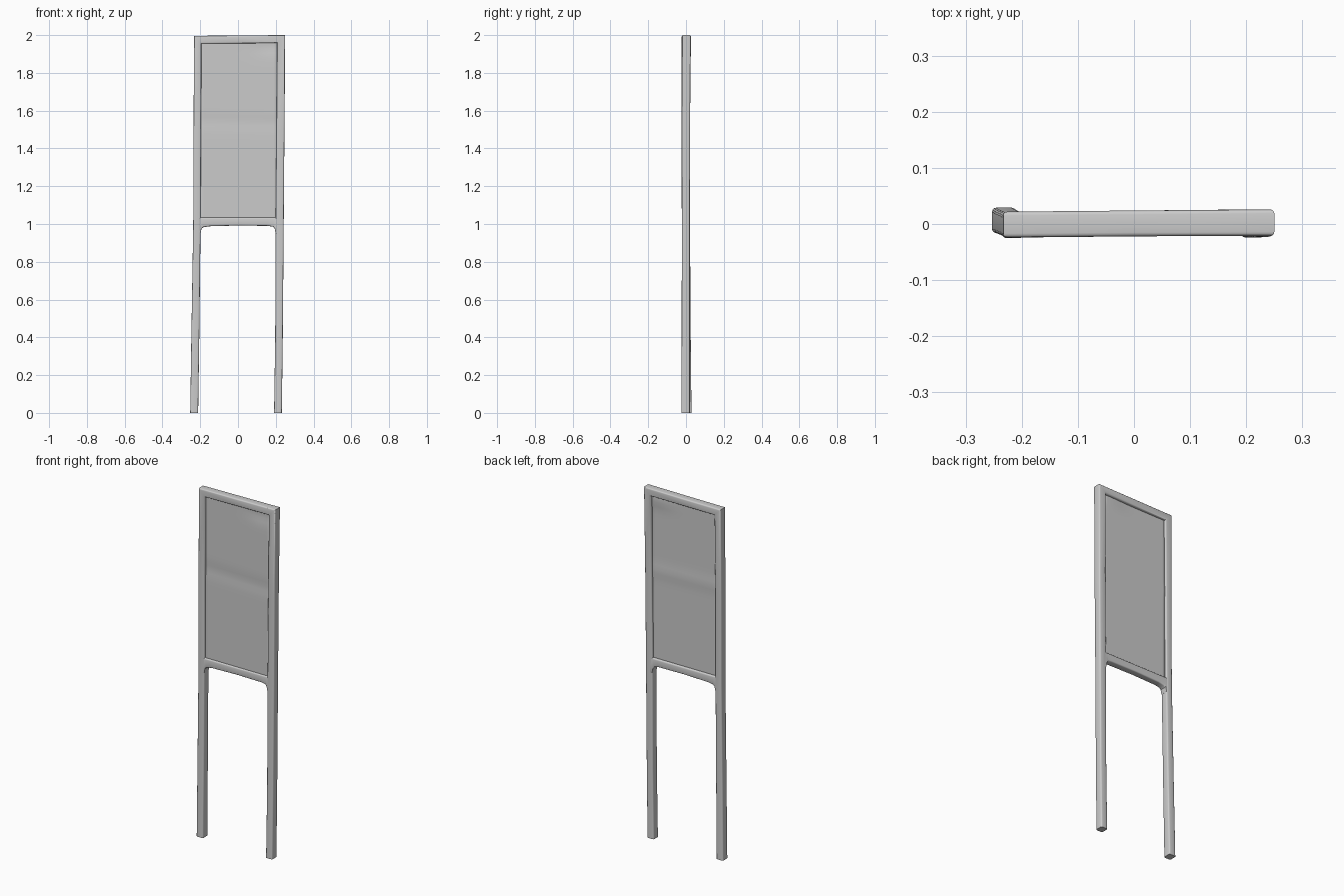
import bpy, bmesh, math
from mathutils import Vector

if "Cube" in bpy.data.objects:
    bpy.data.objects.remove(bpy.data.objects["Cube"])


def finish(name, bm):
    bmesh.ops.recalc_face_normals(bm, faces=bm.faces)
    mesh = bpy.data.meshes.new(name)
    bm.to_mesh(mesh)
    bm.free()
    ob = bpy.data.objects.new(name, mesh)
    bpy.context.collection.objects.link(ob)
    bpy.ops.object.select_all(action='DESELECT')
    ob.select_set(True)
    bpy.context.view_layer.objects.active = ob
    return ob


def bar(name, stations, r=0.007, seg=3):
    """Loft a rounded rectangle; each station is (outer xz, inner xz, y front, y back)."""
    bm = bmesh.new()
    rings = []
    for (ox, oz), (ix, iz), y0, y1 in stations:
        outer, inner = Vector((ox, 0, oz)), Vector((ix, 0, iz))
        width = (inner - outer).length
        axis = (inner - outer) / width
        # mitre sections are stretched, so their corner radius stretches too
        stretch = 1.41 if abs(axis.x) > 0.3 and abs(axis.z) > 0.3 else 1.0
        ru = r * stretch
        corners = [(width - ru, y1 - r, 0), (ru, y1 - r, 90),
                   (ru, y0 + r, 180), (width - ru, y0 + r, 270)]
        ring = []
        for cu, cy, start in corners:
            for k in range(seg + 1):
                a = math.radians(start + 90 * k / seg)
                p = outer + axis * (cu + ru * math.cos(a))
                p.y = cy + r * math.sin(a)
                ring.append(bm.verts.new(p))
        rings.append(ring)
    n = len(rings[0])
    for a, b in zip(rings, rings[1:]):
        for i in range(n):
            j = (i + 1) % n
            bm.faces.new((a[i], a[j], b[j], b[i]))
    bm.faces.new(rings[0])
    bm.faces.new(rings[-1])
    finish(name, bm)
    bpy.ops.object.shade_smooth_by_angle(angle=math.radians(40))


# Two posts and the top rail: one slightly warped mitred tube
bar("posts_and_top_rail", [
    ((-0.253, 0), (-0.211, 0), -0.016, 0.029),
    ((-0.247, 0.4), (-0.205, 0.4), -0.018, 0.025),
    ((-0.237, 1.0), (-0.198, 1.0), -0.022, 0.021),
    ((-0.235, 1.5), (-0.196, 1.5), -0.025, 0.019),
    ((-0.233, 1.996), (-0.193, 1.955), -0.024, 0.022),
    ((0.0, 1.998), (0.0, 1.956), -0.022, 0.024),
    ((0.250, 2.0), (0.207, 1.958), -0.021, 0.026),
    ((0.246, 1.5), (0.204, 1.5), -0.023, 0.021),
    ((0.242, 1.0), (0.199, 1.0), -0.022, 0.020),
    ((0.237, 0.4), (0.197, 0.4), -0.023, 0.020),
    ((0.232, 0), (0.191, 0), -0.024, 0.020),
])

# Lower rail, flared down where it meets the posts
bar("lower_rail", [
    ((x, 1.034), (x, z), -0.021, 0.020)
    for x, z in [(-0.215, 0.945), (-0.198, 0.950), (-0.193, 0.975), (-0.183, 0.983),
                 (-0.15, 0.988), (0.0, 0.992), (0.16, 0.990), (0.187, 0.985),
                 (0.195, 0.973), (0.200, 0.945), (0.215, 0.940)]
])

# Thin recessed sheet with a soft crease and a dented top corner
bm = bmesh.new()
NX, NZ = 16, 40
grid = []
for j in range(NZ + 1):
    z = 1.015 + 0.96 * j / NZ
    row = []
    for i in range(NX + 1):
        x = -0.208 + 0.424 * i / NX
        crease = 0.003 * math.exp(-((z - 1.54 + 0.03 * x) / 0.035) ** 2)
        dent = 0.006 * math.exp(-((x - 0.17) / 0.09) ** 2 - ((z - 1.94) / 0.04) ** 2)
        row.append(bm.verts.new((x, crease + dent - 0.002, z)))
    grid.append(row)
for j in range(NZ):
    for i in range(NX):
        bm.faces.new((grid[j][i], grid[j][i + 1], grid[j + 1][i + 1], grid[j + 1][i]))
sheet = finish("sign_panel", bm)
mod = sheet.modifiers.new("thickness", 'SOLIDIFY')
mod.thickness = 0.02
mod.offset = 0
bpy.ops.object.shade_smooth_by_angle(angle=math.radians(40))
